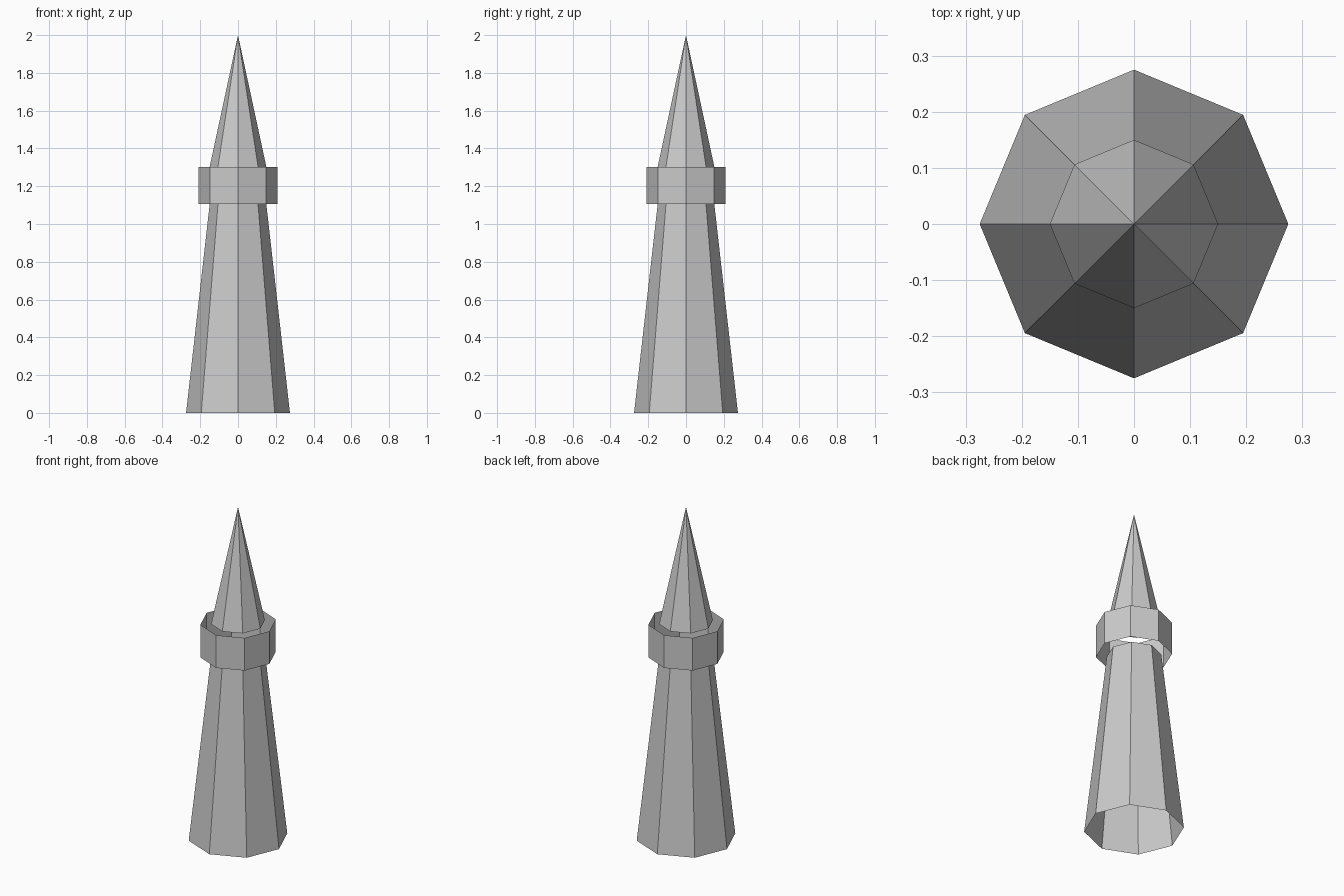
import bpy
import math

if "Cube" in bpy.data.objects:
    bpy.data.objects.remove(bpy.data.objects["Cube"])

SIDES = 8


def open_frustum(name, r_bottom, z_bottom, r_top, z_top):
    """Open eight-sided shell; a top radius of 0 gives a point."""
    def ring(r, z):
        return [(r * math.cos(math.tau * i / SIDES),
                 r * math.sin(math.tau * i / SIDES), z) for i in range(SIDES)]

    verts = ring(r_bottom, z_bottom)
    n = SIDES
    if r_top > 0:
        verts += ring(r_top, z_top)
        faces = [(i, (i + 1) % n, n + (i + 1) % n, n + i) for i in range(n)]
    else:
        verts.append((0, 0, z_top))
        faces = [(i, (i + 1) % n, n) for i in range(n)]
    mesh = bpy.data.meshes.new(name)
    mesh.from_pydata(verts, [], faces)
    obj = bpy.data.objects.new(name, mesh)
    bpy.context.collection.objects.link(obj)
    return obj


# Tapered shaft, open at the bottom
open_frustum("tower_shaft", 0.275, 0.0, 0.15, 1.105)
# Thin collar band, open at both ends
open_frustum("collar", 0.21, 1.105, 0.21, 1.303)
# Pointed roof
open_frustum("spire", 0.15, 1.303, 0.0, 2.0)
